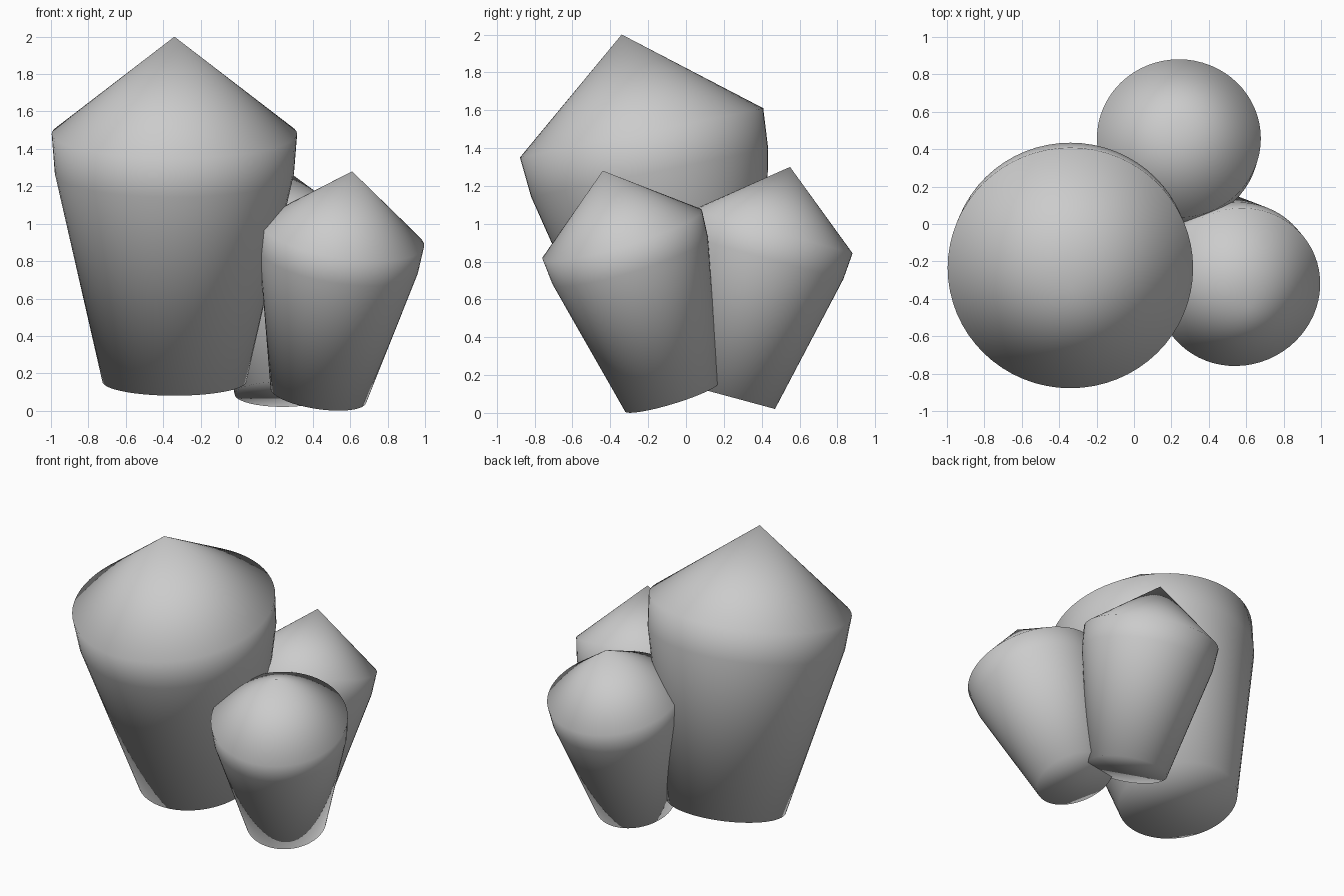
import bpy, bmesh, math
from mathutils import Vector

if "Cube" in bpy.data.objects:
    bpy.data.objects.remove(bpy.data.objects["Cube"])

# Shared crystal profile: (radius, height) as fractions of crystal length
PROFILE = [(0.205, 0.0), (0.340, 0.603), (0.349, 0.718)]
SIDES = 64


def crystal(name, base, apex):
    base, apex = Vector(base), Vector(apex)
    axis = apex - base
    length = axis.length
    bm = bmesh.new()
    # Stacked rings from base to shoulder
    rings = []
    for r, h in PROFILE:
        rings.append([bm.verts.new((r * length * math.cos(2 * math.pi * i / SIDES),
                                    r * length * math.sin(2 * math.pi * i / SIDES),
                                    h * length)) for i in range(SIDES)])
    for low, high in zip(rings, rings[1:]):
        for i in range(SIDES):
            j = (i + 1) % SIDES
            bm.faces.new((low[i], low[j], high[j], high[i]))
    # Pointed tip and flat base
    tip = bm.verts.new((0, 0, length))
    for i in range(SIDES):
        bm.faces.new((rings[-1][i], rings[-1][(i + 1) % SIDES], tip))
    bm.faces.new(rings[0][::-1])
    for f in bm.faces:
        f.smooth = True
    mesh = bpy.data.meshes.new(name)
    bm.to_mesh(mesh)
    bm.free()
    obj = bpy.data.objects.new(name, mesh)
    bpy.context.collection.objects.link(obj)
    # Lean the crystal along its axis
    obj.location = base
    obj.rotation_mode = 'QUATERNION'
    obj.rotation_quaternion = Vector((0, 0, 1)).rotation_difference(axis)


crystal("large_crystal", (-0.34, 0.033, 0.157), (-0.34, -0.34, 2.0))
crystal("front_crystal", (0.43, -0.075, 0.084), (0.61, -0.44, 1.28))
crystal("back_crystal", (0.24, 0.222, 0.088), (0.24, 0.55, 1.30))
